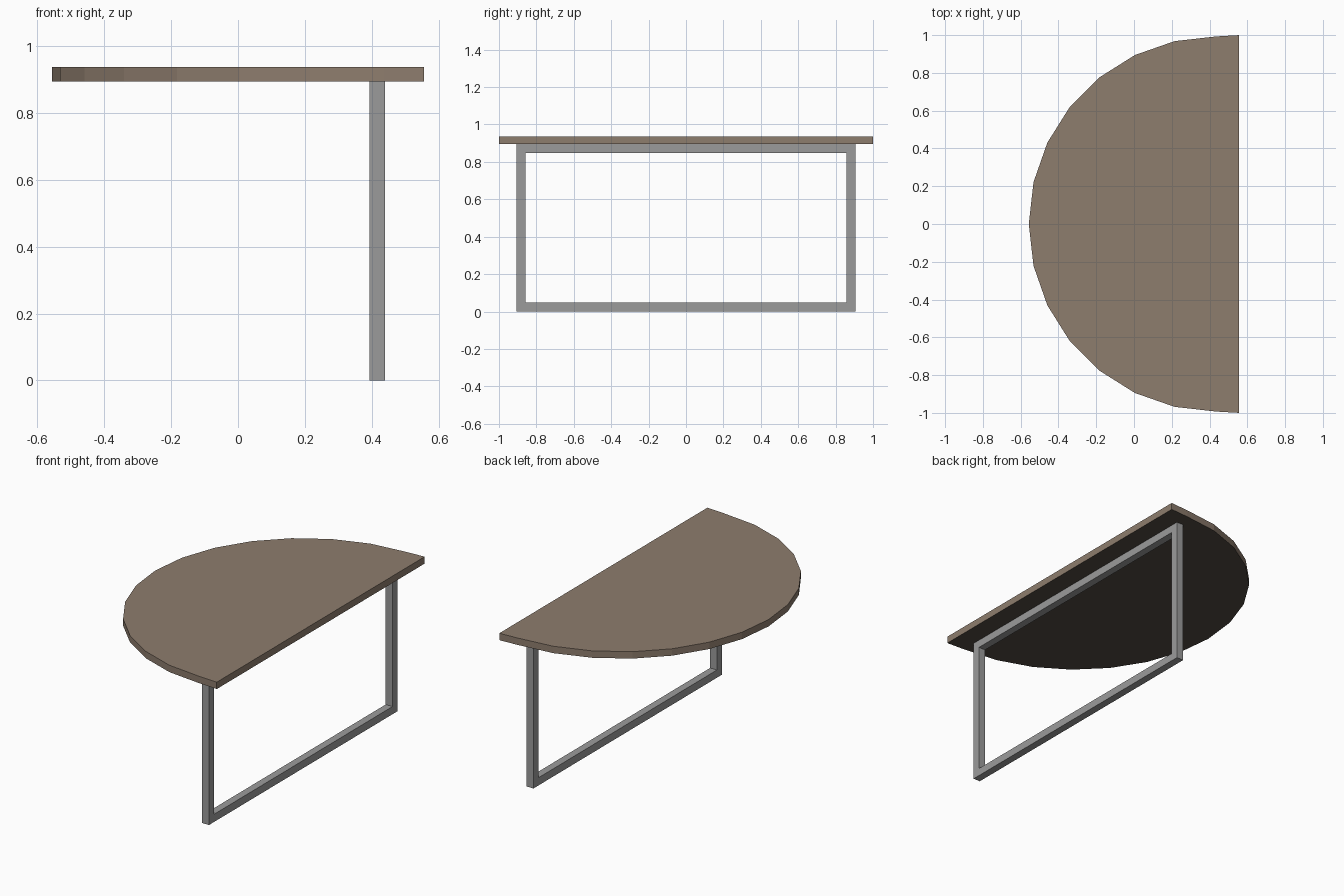
import bpy, bmesh, math

if "Cube" in bpy.data.objects:
    bpy.data.objects.remove(bpy.data.objects["Cube"])


def material(name, rgb):
    m = bpy.data.materials.new(name)
    m.diffuse_color = (*rgb, 1.0)
    m.use_nodes = True
    m.node_tree.nodes["Principled BSDF"].inputs["Base Color"].default_value = m.diffuse_color
    return m


brown = material("brown_wood", (0.27, 0.205, 0.155))
dark = material("dark_underside", (0.085, 0.07, 0.057))
grey = material("grey_metal", (0.33, 0.33, 0.33))


def extruded(name, loops, vec, mats):
    """Extrude a closed face, or the ring between two matching loops, along vec."""
    bm = bmesh.new()
    rings = [[bm.verts.new(p) for p in loop] for loop in loops]
    if len(rings) == 1:
        faces = [bm.faces.new(rings[0])]
    else:
        a, b = rings
        n = len(a)
        faces = [bm.faces.new((a[i], a[(i + 1) % n], b[(i + 1) % n], b[i])) for i in range(n)]
    ext = bmesh.ops.extrude_face_region(bm, geom=faces, use_keep_orig=True)
    bmesh.ops.translate(bm, vec=vec, verts=[g for g in ext["geom"] if isinstance(g, bmesh.types.BMVert)])
    bmesh.ops.recalc_face_normals(bm, faces=bm.faces)
    me = bpy.data.meshes.new(name)
    for m in mats:
        me.materials.append(m)
    if len(mats) > 1:  # second colour on faces looking down
        for f in bm.faces:
            f.material_index = 1 if f.normal.z < -0.9 else 0
    bm.to_mesh(me)
    bm.free()
    ob = bpy.data.objects.new(name, me)
    bpy.context.collection.objects.link(ob)
    return ob


# Half-round table top: 14-sided arc closed by a straight edge
R, CX, EDGE = 0.993, 0.436, 0.557
outline = [(EDGE, 1.0, 0.895)]
for i in range(15):
    a = math.pi / 2 + math.pi * i / 14
    outline.append((CX + R * math.cos(a), R * math.sin(a), 0.895))
outline.append((EDGE, -1.0, 0.895))
extruded("table_top", [outline], (0, 0, 0.042), [brown, dark])


# Rectangular leg frame with mitred square bars
def rect(inset):
    y, lo, hi = 0.906 - inset, inset, 0.895 - inset
    return [(0.393, -y, lo), (0.393, y, lo), (0.393, y, hi), (0.393, -y, hi)]


extruded("leg_frame", [rect(0), rect(0.047)], (0.046, 0, 0), [grey])
